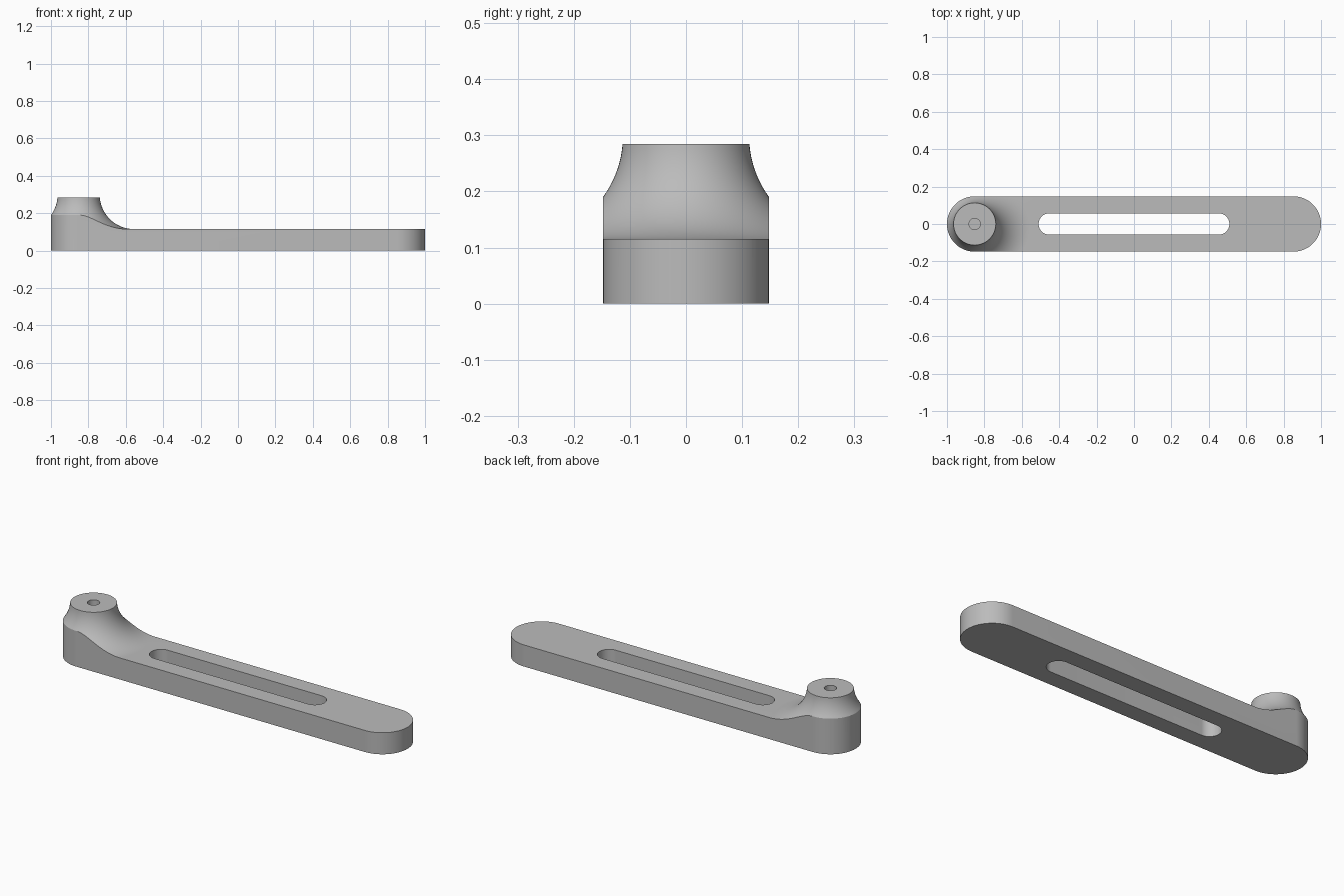
import bpy, bmesh
from math import sin, cos, pi, asin

START = bpy.data.objects.get("Cube")
if START:
    bpy.data.objects.remove(START, do_unlink=True)

HALF_WIDTH = 0.148
BOSS_X = HALF_WIDTH - 1
ARM_TOP, BOSS_TOP = 0.115, 0.285
BOSS_R, HOLE_R, HOLE_FLOOR = 0.113, 0.03, 0.2
FILLET_R, FILLET_X = 0.1835, 0.296

metal = bpy.data.materials.new("plain grey")
metal.use_nodes = True
grey = (0.5, 0.5, 0.5, 1)
metal.diffuse_color = grey
metal.node_tree.nodes["Principled BSDF"].inputs["Base Color"].default_value = grey


def make_object(name, bm):
    bmesh.ops.recalc_face_normals(bm, faces=bm.faces)
    mesh = bpy.data.meshes.new(name)
    bm.to_mesh(mesh)
    bm.free()
    mesh.materials.append(metal)
    obj = bpy.data.objects.new(name, mesh)
    bpy.context.collection.objects.link(obj)
    return obj


def round_ended_bar(name, half_length, radius, bottom, top, steps=48):
    """Upright prism with a half circle at each end."""
    bm = bmesh.new()
    outline = []
    for side in (1, -1):
        for i in range(steps + 1):
            a = pi * i / steps - pi / 2
            outline.append(bm.verts.new((side * (half_length - radius + radius * cos(a)),
                                         side * radius * sin(a), bottom)))
    base = bm.faces.new(outline)
    sweep = bmesh.ops.extrude_face_region(bm, geom=[base])["geom"]
    verts = [v for v in sweep if isinstance(v, bmesh.types.BMVert)]
    bmesh.ops.translate(bm, verts=verts, vec=(0, 0, top - bottom))
    return make_object(name, bm)


def turned_solid(name, profile, x, steps=96):
    """Solid of revolution about an upright axis at x."""
    bm = bmesh.new()
    verts = [bm.verts.new((r, 0, z)) for r, z in profile]
    edges = [bm.edges.new(pair) for pair in zip(verts, verts[1:])]
    bmesh.ops.spin(bm, geom=verts + edges, cent=(0, 0, 0), axis=(0, 0, 1),
                   angle=2 * pi, steps=steps, use_merge=True)
    bmesh.ops.remove_doubles(bm, verts=bm.verts, dist=1e-5)
    bmesh.ops.translate(bm, verts=bm.verts, vec=(x, 0, 0))
    return make_object(name, bm)


def combine(target, tool, operation):
    mod = target.modifiers.new(operation.lower(), "BOOLEAN")
    mod.operation, mod.object, mod.solver = operation, tool, "EXACT"
    bpy.ops.object.modifier_apply(modifier=mod.name)
    bpy.data.objects.remove(tool, do_unlink=True)


# Boss, blind hole and concave fillet running out into the flat arm top
profile = [(0, HOLE_FLOOR), (HOLE_R, HOLE_FLOOR), (HOLE_R, BOSS_TOP)]
first = asin((ARM_TOP + FILLET_R - BOSS_TOP) / FILLET_R)
for i in range(25):
    a = first + (pi / 2 - first) * i / 24
    profile.append((FILLET_X - FILLET_R * cos(a), ARM_TOP + FILLET_R * (1 - sin(a))))
profile += [(3, ARM_TOP), (3, -0.2), (0, -0.2)]

# Arm: round-ended bar trimmed to the turned shape
arm = round_ended_bar("slotted_arm", 1, HALF_WIDTH, 0, 0.4)
bpy.ops.object.select_all(action="DESELECT")
arm.select_set(True)
bpy.context.view_layer.objects.active = arm
combine(arm, turned_solid("turned_trim", profile, BOSS_X), "INTERSECT")

# Long slot through the arm
combine(arm, round_ended_bar("slot_cutter", 0.51, 0.057, -0.1, 0.5), "DIFFERENCE")

bpy.ops.object.shade_smooth_by_angle(angle=pi / 6)
